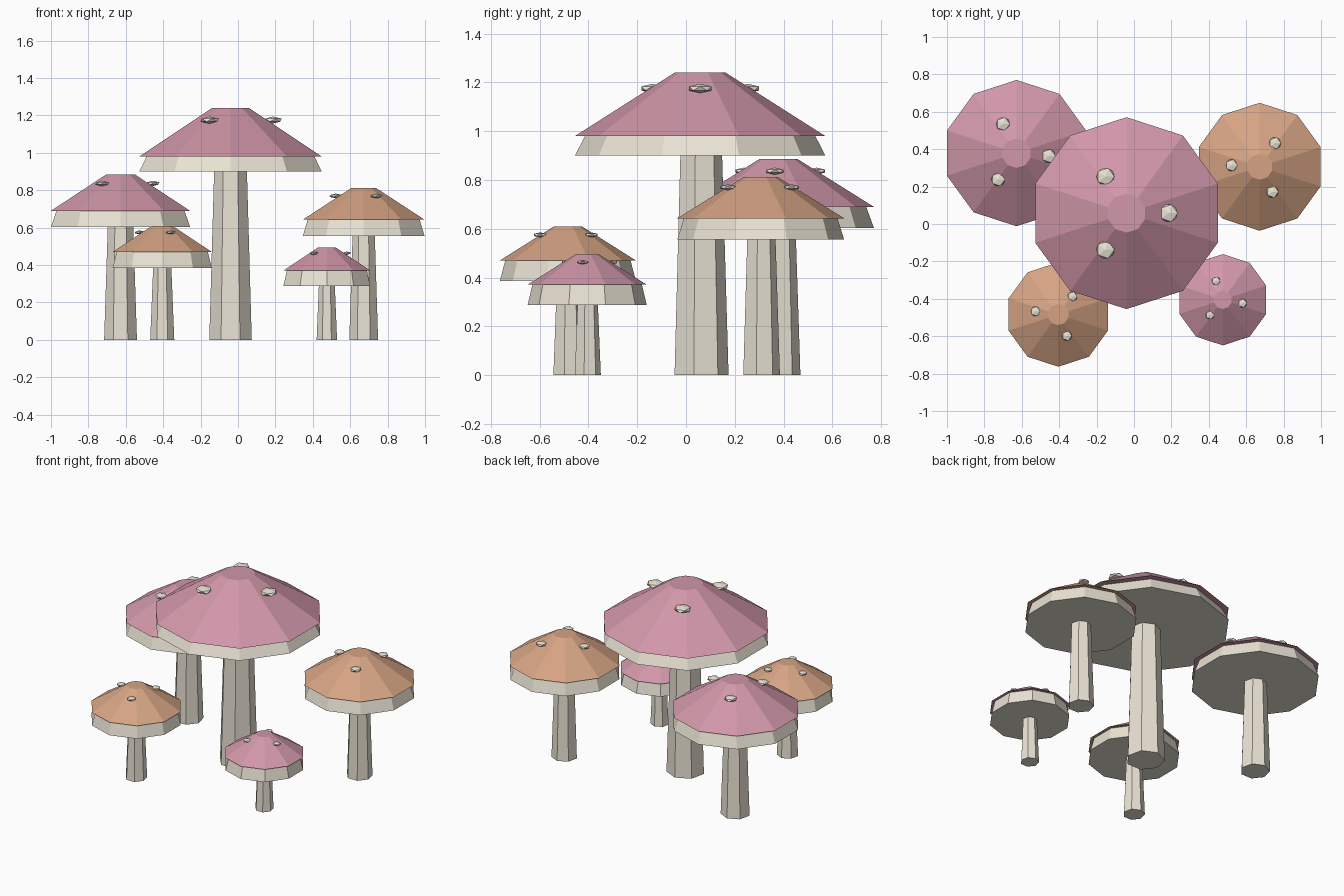
import bpy
from math import sin, cos, radians

if "Cube" in bpy.data.objects:
    bpy.data.objects.remove(bpy.data.objects["Cube"])


def material(name, rgb):
    m = bpy.data.materials.new(name)
    m.diffuse_color = (*rgb, 1)
    m.use_nodes = True
    m.node_tree.nodes["Principled BSDF"].inputs["Base Color"].default_value = m.diffuse_color
    return m


PINK = material("pink_cap", (0.64, 0.31, 0.40))
ORANGE = material("orange_cap", (0.67, 0.37, 0.23))
CREAM = material("cream", (0.82, 0.77, 0.66))


def finish(name, mat):
    ob = bpy.context.object
    ob.name = name
    ob.data.materials.append(mat)
    return ob


def frustum(name, mat, sides, r_low, r_high, x, y, z_low, z_high):
    bpy.ops.mesh.primitive_cone_add(
        vertices=sides, radius1=r_low, radius2=r_high,
        depth=z_high - z_low, location=(x, y, (z_low + z_high) / 2))
    return finish(name, mat)


def mushroom(name, mat, x, y, r, z_gill, z_rim, z_top, stem_low, stem_high, turn):
    # tapered seven-sided stem, pale gill ring and ten-sided cap
    frustum(name + "_stem", CREAM, 7, stem_low, stem_high, x, y, 0, z_gill)
    frustum(name + "_gills", CREAM, 10, r, r * 0.92, x, y, z_gill, z_rim)
    frustum(name + "_cap", mat, 10, r, r * 0.203, x, y, z_rim, z_top)
    # three flattened spots around the cap
    z = z_top - 0.25 * (z_top - z_rim)
    for i in range(3):
        a = radians(turn + 120 * i)
        bpy.ops.mesh.primitive_ico_sphere_add(
            subdivisions=1, radius=r * 0.105,
            location=(x + 0.44 * r * cos(a), y + 0.44 * r * sin(a), z))
        finish(f"{name}_spot_{i + 1}", CREAM).scale = (1, 1, 0.35)


mushroom("tall_mushroom", PINK, -0.04, 0.058, 0.513, 0.90, 0.98, 1.24, 0.1165, 0.09, 0)
mushroom("left_mushroom", PINK, -0.628, 0.379, 0.391, 0.604, 0.69, 0.885, 0.09, 0.07, -5)
mushroom("front_left_mushroom", ORANGE, -0.405, -0.484, 0.279, 0.385, 0.47, 0.61, 0.066, 0.05, 52)
mushroom("right_mushroom", ORANGE, 0.672, 0.306, 0.342, 0.556, 0.643, 0.812, 0.079, 0.061, 57)
mushroom("small_mushroom", PINK, 0.475, -0.405, 0.244, 0.288, 0.371, 0.494, 0.056, 0.044, -10)
